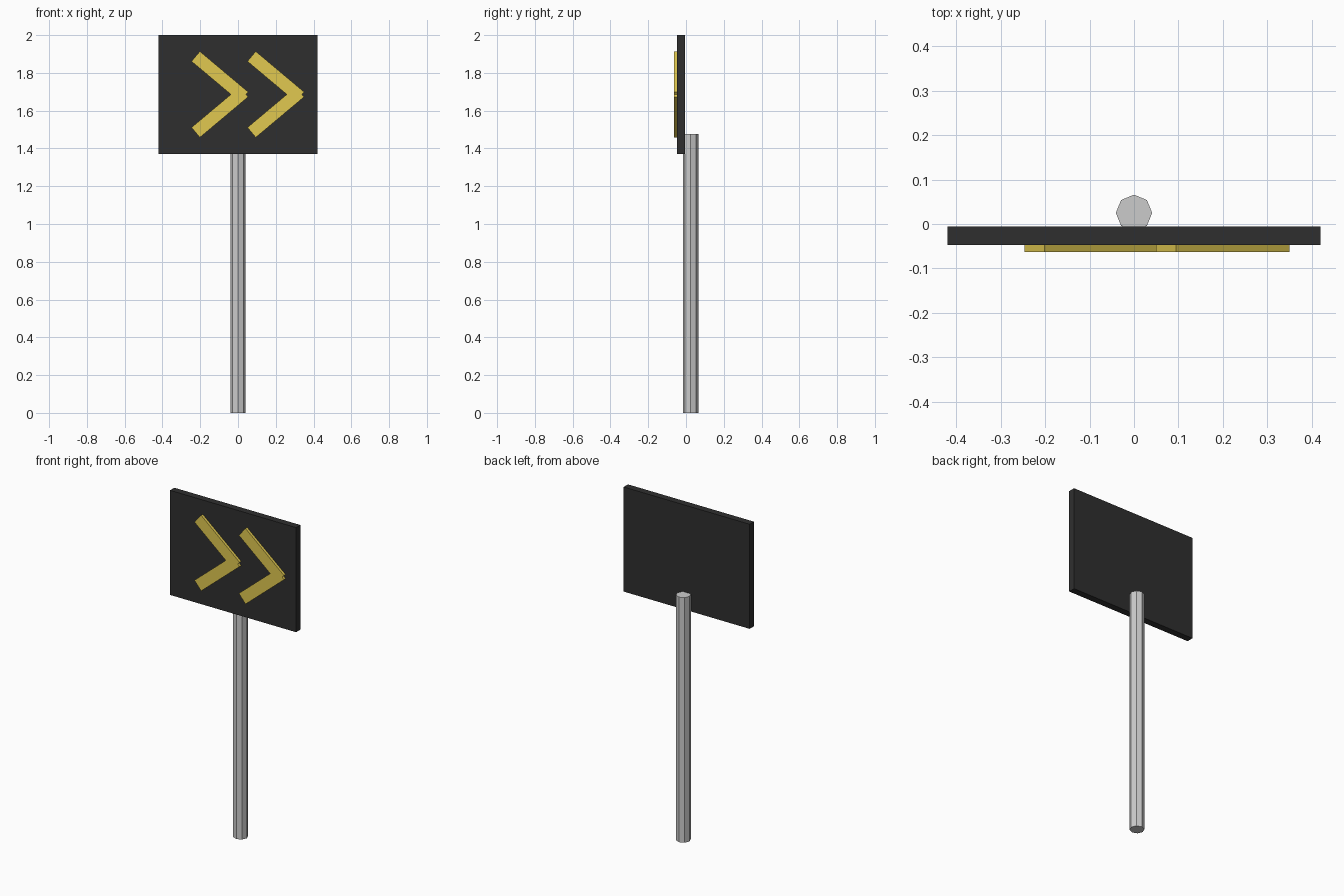
import bpy
import bmesh
from math import sin, cos, tan, radians

if "Cube" in bpy.data.objects:
    bpy.data.objects.remove(bpy.data.objects["Cube"])


def material(name, color):
    m = bpy.data.materials.new(name)
    m.diffuse_color = color
    m.use_nodes = True
    m.node_tree.nodes["Principled BSDF"].inputs["Base Color"].default_value = m.diffuse_color
    return m


def prism(name, outline, y_front, y_back, mat):
    """Extrude an x-z outline from y_front to y_back."""
    bm = bmesh.new()
    face = bm.faces.new([bm.verts.new((x, y_front, z)) for x, z in outline])
    ext = bmesh.ops.extrude_face_region(bm, geom=[face], use_keep_orig=True)
    moved = [v for v in ext["geom"] if isinstance(v, bmesh.types.BMVert)]
    bmesh.ops.translate(bm, verts=moved, vec=(0, y_back - y_front, 0))
    bmesh.ops.recalc_face_normals(bm, faces=bm.faces[:])
    mesh = bpy.data.meshes.new(name)
    bm.to_mesh(mesh)
    bm.free()
    mesh.materials.append(mat)
    obj = bpy.data.objects.new(name, mesh)
    bpy.context.collection.objects.link(obj)
    return obj


black = material("board_black", (0.028, 0.028, 0.028, 1))
yellow = material("arrow_yellow", (0.75, 0.58, 0.08, 1))

# Octagonal post behind the board
POST_H = 1.476
bpy.ops.mesh.primitive_cylinder_add(vertices=8, radius=0.041, depth=POST_H,
                                    location=(0, 0.025, POST_H / 2))
bpy.context.object.name = "post"

# Sign board
prism("sign_board", [(-0.42, 1.37), (0.42, 1.37), (0.42, 2.0), (-0.42, 2.0)],
      -0.047, -0.006, black)

# Chevrons: two crossed bars at 40 degrees, with a small notch at the tip
ANGLE, WIDTH, LENGTH, HALF_H, MID_Z = radians(40), 0.069, 0.334, 0.228, 1.686
outer = (-0.202, HALF_H)
inner = (outer[0] - WIDTH * sin(ANGLE), HALF_H - WIDTH * cos(ANGLE))
tip = (outer[0] + LENGTH * cos(ANGLE), HALF_H - LENGTH * sin(ANGLE))
notch = (tip[0] - tip[1] * tan(ANGLE), 0)
elbow = (inner[0] + inner[1] / tan(ANGLE), 0)
upper = [inner, outer, tip]
chevron = [elbow] + upper + [notch] + [(x, -z) for x, z in reversed(upper)]

for name, dx in (("left_chevron", 0.0), ("right_chevron", 0.296)):
    prism(name, [(x + dx, z + MID_Z) for x, z in chevron], -0.063, -0.046, yellow)
